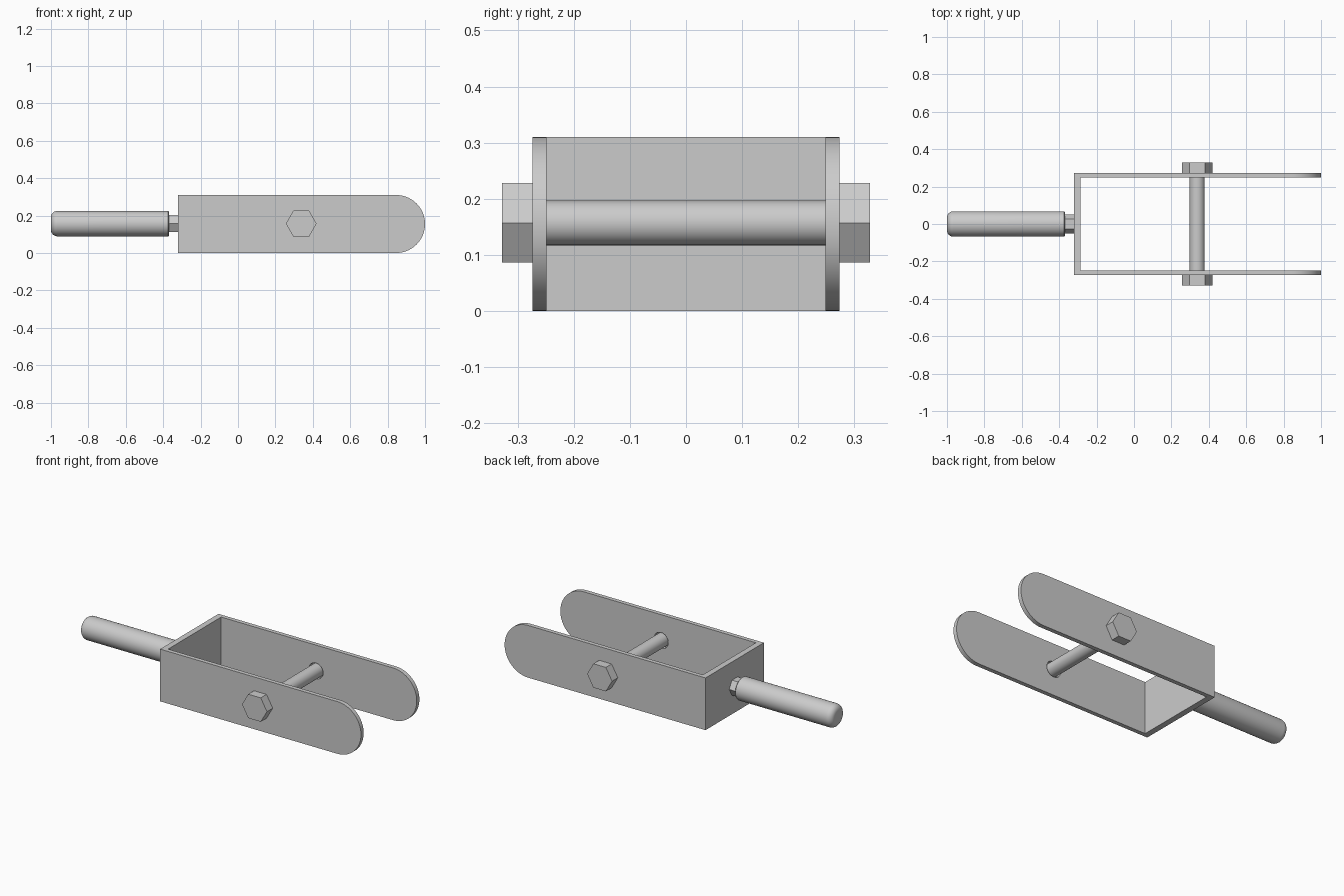
import bpy, bmesh
from math import pi, sin, cos, radians
from mathutils import Matrix

if "Cube" in bpy.data.objects:
    bpy.data.objects.remove(bpy.data.objects["Cube"])

AXIS_Z = 0.157      # height of the handle and bolt centre line
BOLT_X = 0.338
ROT = {'X': Matrix.Rotation(pi / 2, 4, 'Y'), 'Y': Matrix.Rotation(pi / 2, 4, 'X')}


def finish(name, bm, smooth=True):
    bmesh.ops.recalc_face_normals(bm, faces=bm.faces)
    mesh = bpy.data.meshes.new(name)
    bm.to_mesh(mesh)
    bm.free()
    obj = bpy.data.objects.new(name, mesh)
    bpy.context.collection.objects.link(obj)
    if smooth:
        smooth_obj(obj)
    return obj


def smooth_obj(obj):
    bpy.ops.object.select_all(action='DESELECT')
    obj.select_set(True)
    bpy.context.view_layer.objects.active = obj
    bpy.ops.object.shade_smooth_by_angle(angle=radians(35))


def prism(name, points, offset):
    bm = bmesh.new()
    face = bm.faces.new([bm.verts.new(p) for p in points])
    top = bmesh.ops.extrude_face_region(bm, geom=[face])['geom']
    bmesh.ops.translate(bm, vec=offset, verts=[v for v in top if isinstance(v, bmesh.types.BMVert)])
    return finish(name, bm, False)


def cylinder(name, axis, centre, radius, length, sides, spin=0.0, smooth=True):
    bm = bmesh.new()
    bmesh.ops.create_cone(bm, cap_ends=True, segments=sides, radius1=radius, radius2=radius,
                          depth=length,
                          matrix=Matrix.Translation(centre) @ ROT[axis] @ Matrix.Rotation(spin, 4, 'Z'))
    return finish(name, bm, smooth)


def boolean(obj, cutter, operation):
    mod = obj.modifiers.new("cut", 'BOOLEAN')
    mod.operation, mod.solver, mod.object = operation, 'EXACT', cutter
    bpy.context.view_layer.objects.active = obj
    bpy.ops.object.modifier_apply(modifier=mod.name)
    bpy.data.objects.remove(cutter)


# U-shaped bracket: top profile, trimmed by the rounded side profile, then drilled
u = [(-0.32, -0.274), (1.1, -0.274), (1.1, -0.249), (-0.285, -0.249),
     (-0.285, 0.249), (1.1, 0.249), (1.1, 0.274), (-0.32, 0.274)]
bracket = prism("fork_bracket", [(x, y, -0.1) for x, y in u], (0, 0, 0.5))
R = 0.155
side = [(-0.5, -0.5, 0)]
side += [(1 - R + R * cos(a), -0.5, R + R * sin(a))
         for a in (-pi / 2 + pi * i / 32 for i in range(33))]
side += [(-0.5, -0.5, 2 * R)]
boolean(bracket, prism("side_trim", side, (0, 1, 0)), 'INTERSECT')
boolean(bracket, cylinder("hole_cutter", 'Y', (BOLT_X, 0, AXIS_Z), 0.047, 1, 32), 'DIFFERENCE')
smooth_obj(bracket)

# Cross bolt with a hexagonal head on each side
cylinder("bolt_shaft", 'Y', (BOLT_X, 0, AXIS_Z), 0.04, 0.56, 32)
for name, s in (("bolt_head_front", -1), ("bolt_head_back", 1)):
    cylinder(name, 'Y', (BOLT_X, s * 0.301, AXIS_Z), 0.082, 0.054, 6, pi / 6 + pi / 3, False)

# Hexagonal neck between bracket and handle
cylinder("handle_neck", 'X', (-0.342, 0, AXIS_Z), 0.052, 0.064, 6, 0, False)

# Round handle, turned from a half profile with a rounded tip
bm = bmesh.new()
r, b = 0.068, 0.034
profile = [(-1, 0)]
profile += [(-1 + b - b * cos(a), r - b + b * sin(a)) for a in (pi / 2 * i / 6 for i in range(7))]
profile += [(-0.373, r), (-0.368, r - 0.005), (-0.368, 0)]
verts = [bm.verts.new((x, 0, z + AXIS_Z)) for x, z in profile]
edges = [bm.edges.new(p) for p in zip(verts, verts[1:])]
bmesh.ops.spin(bm, geom=verts + edges, cent=(0, 0, AXIS_Z), axis=(1, 0, 0),
               angle=2 * pi, steps=32, use_duplicate=False)
bmesh.ops.remove_doubles(bm, verts=bm.verts, dist=1e-4)
finish("handle", bm)
